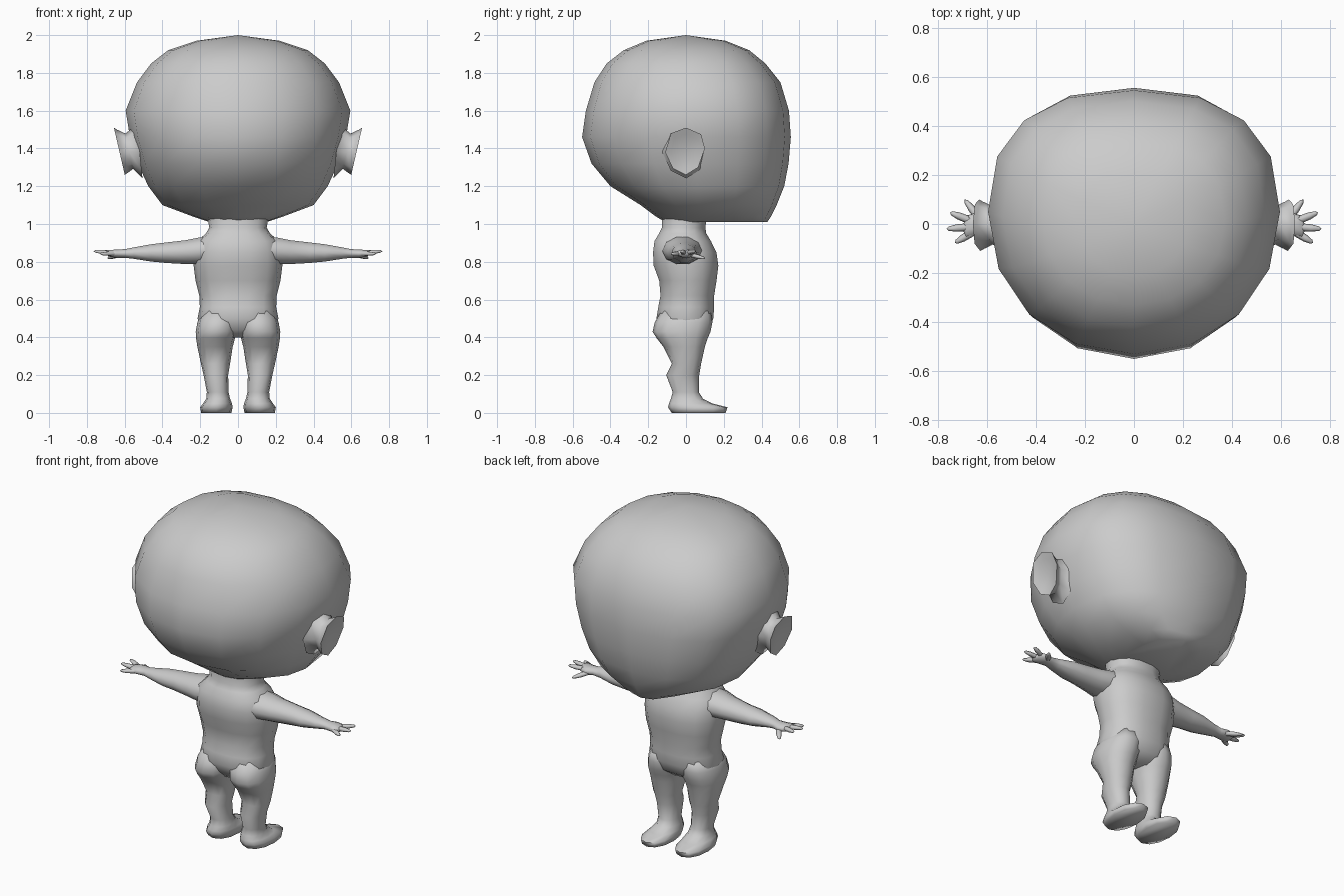
import bpy, math
from mathutils import Vector

skin = bpy.data.materials.new("plain_grey")
skin.diffuse_color = (0.6, 0.6, 0.6, 1)


def spow(v, p):
    return math.copysign(abs(v) ** p, v)


def oval(z, x0, x1, y0, y1, n=12, pf=0.9, pb=0.9, yc=None):
    """Horizontal ring; front (+y) and back halves may bulge differently."""
    cx, rx = (x0 + x1) / 2, (x1 - x0) / 2
    yc = (y0 + y1) / 2 if yc is None else yc
    ring = []
    for i in range(n):
        a = 2 * math.pi * i / n
        c, s = math.cos(a), math.sin(a)
        if abs(c) < 1e-6: c = 0
        if abs(s) < 1e-6: s = 0
        p = pf if s > 0 else pb
        ry = y1 - yc if s > 0 else yc - y0
        ring.append((cx + rx * spow(c, p), yc + ry * spow(s, p), z))
    return ring


def loft(name, rings, start=None, end=None, sharp=80):
    """Skin a stack of rings, closing each end with a point or a flat cap."""
    n = len(rings[0])
    verts = [v for r in rings for v in r]
    faces = []
    for k in range(len(rings) - 1):
        for i in range(n):
            j = (i + 1) % n
            faces.append((k * n + i, k * n + j, (k + 1) * n + j, (k + 1) * n + i))
    for tip, base, flip in ((start, 0, True), (end, (len(rings) - 1) * n, False)):
        loop = list(range(base, base + n))
        if flip:
            loop.reverse()
        if tip is None:
            faces.append(loop)
        else:
            verts.append(tip)
            faces += [(loop[i], loop[(i + 1) % n], len(verts) - 1) for i in range(n)]
    me = bpy.data.meshes.new(name)
    me.from_pydata(verts, [], faces)
    me.materials.append(skin)
    me.shade_smooth()
    me.set_sharp_from_angle(angle=math.radians(sharp))
    ob = bpy.data.objects.new(name, me)
    bpy.context.collection.objects.link(ob)
    return ob


def mirrored(name, rings, start=None, end=None, sharp=80):
    """Build a right part and its left twin."""
    loft("right_" + name, rings, start, end, sharp)
    flip = lambda v: None if v is None else (-v[0], v[1], v[2])
    loft("left_" + name, [[flip(v) for v in reversed(r)] for r in rings],
         flip(start), flip(end), sharp)


def tube(stations, n=10):
    """Rings facing along x from (x, y, z, half depth, half height)."""
    return [[(x, y + ry * math.cos(2 * math.pi * i / n), z + rz * math.sin(2 * math.pi * i / n))
             for i in range(n)] for x, y, z, ry, rz in stations]


# head: z, half width, back, front, widest y
head = [
    (1.01, 0.15, -0.11, 0.43, 0.10),
    (1.04, 0.24, -0.16, 0.45, 0.08),
    (1.10, 0.40, -0.24, 0.48, 0.07),
    (1.20, 0.475, -0.40, 0.52, 0.06),
    (1.32, 0.53, -0.50, 0.543, 0.05),
    (1.46, 0.572, -0.55, 0.555, 0.05),
    (1.60, 0.595, -0.53, 0.545, 0.05),
    (1.75, 0.535, -0.485, 0.50, 0.03),
    (1.85, 0.46, -0.42, 0.42, 0.02),
    (1.92, 0.37, -0.33, 0.335, 0.01),
    (1.97, 0.22, -0.21, 0.21, 0.0),
]
loft("head", [oval(z, -w, w, b, f, 16, 0.82, 0.95, c) for z, w, b, f, c in head],
     end=(0, 0, 2.0))

# torso and neck: z, half width, back, front
torso = [
    (0.40, 0.10, -0.09, 0.07),
    (0.44, 0.19, -0.13, 0.125),
    (0.50, 0.214, -0.16, 0.148),
    (0.56, 0.202, -0.15, 0.152),
    (0.62, 0.205, -0.138, 0.152),
    (0.70, 0.225, -0.145, 0.165),
    (0.78, 0.235, -0.175, 0.175),
    (0.85, 0.235, -0.178, 0.165),
    (0.91, 0.215, -0.17, 0.135),
    (0.95, 0.17, -0.145, 0.11),
    (0.98, 0.152, -0.13, 0.105),
    (1.06, 0.165, -0.13, 0.115),
]
loft("torso", [oval(z, -w, w, b, f, 14, 0.85, 0.85) for z, w, b, f in torso])

# legs and feet: z, inner x, outer x, back, front
leg = [
    (0.00, 0.035, 0.195, -0.075, 0.21),
    (0.03, 0.028, 0.20, -0.095, 0.22),
    (0.05, 0.032, 0.185, -0.09, 0.14),
    (0.075, 0.042, 0.168, -0.08, 0.09),
    (0.11, 0.050, 0.165, -0.07, 0.068),
    (0.20, 0.052, 0.182, -0.105, 0.07),
    (0.26, 0.042, 0.196, -0.075, 0.08),
    (0.35, 0.028, 0.215, -0.12, 0.10),
    (0.395, 0.016, 0.222, -0.155, 0.115),
    (0.43, 0.006, 0.224, -0.177, 0.13),
    (0.48, 0.000, 0.215, -0.165, 0.14),
    (0.54, 0.020, 0.19, -0.13, 0.13),
]
mirrored("leg", [oval(*r) for r in leg])

# arms, ending in the palm
arm = [
    (0.10, -0.02, 0.865, 0.11, 0.075),
    (0.20, -0.02, 0.858, 0.105, 0.075),
    (0.28, -0.015, 0.851, 0.085, 0.066),
    (0.38, -0.01, 0.848, 0.07, 0.057),
    (0.46, -0.01, 0.847, 0.066, 0.048),
    (0.55, -0.01, 0.846, 0.046, 0.032),
    (0.60, -0.005, 0.844, 0.036, 0.024),
    (0.64, 0.0, 0.843, 0.046, 0.023),
    (0.685, -0.012, 0.845, 0.046, 0.018),
]
mirrored("arm", tube(arm), end=(0.70, -0.015, 0.845))

# fingers: base and tip
fingers = {
    "thumb": ((0.63, 0.02, 0.838), (0.69, 0.10, 0.818)),
    "index_finger": ((0.67, 0.015, 0.847), (0.75, 0.047, 0.858)),
    "middle_finger": ((0.67, -0.012, 0.847), (0.765, -0.02, 0.856)),
    "little_finger": ((0.66, -0.035, 0.843), (0.73, -0.077, 0.842)),
}
for name, (a, b) in fingers.items():
    a, b = Vector(a), Vector(b)
    d = (b - a).normalized()
    side = d.cross(Vector((0, 0, 1))).normalized()
    up = side.cross(d)
    rings = []
    for t, r in ((0, 0.016), (0.55, 0.015), (0.9, 0.009)):
        c = a.lerp(b, t)
        rings.append([tuple(c - side * r * math.cos(k * math.pi / 3)
                            + up * r * 0.8 * math.sin(k * math.pi / 3)) for k in range(6)])
    mirrored(name, rings, end=tuple(b))

# ears: flared cup whose rim leans outward at the top
rim = [(0.10, 1.40), (0.08, 1.475), (0.0, 1.51), (-0.08, 1.48),
       (-0.11, 1.38), (-0.07, 1.295), (0.0, 1.26), (0.065, 1.30)]


def ear_ring(x, scale, lean):
    return [(x + lean * (z - 1.38), -0.005 + (y + 0.005) * scale, 1.385 + (z - 1.385) * scale)
            for y, z in rim]


mirrored("ear", [ear_ring(0.52, 1.15, 0.12), ear_ring(0.575, 0.75, 0.16),
                 ear_ring(0.612, 0.92, 0.23), ear_ring(0.627, 1.0, 0.23),
                 ear_ring(0.618, 0.72, 0.18)], end=(0.602, -0.005, 1.385))
